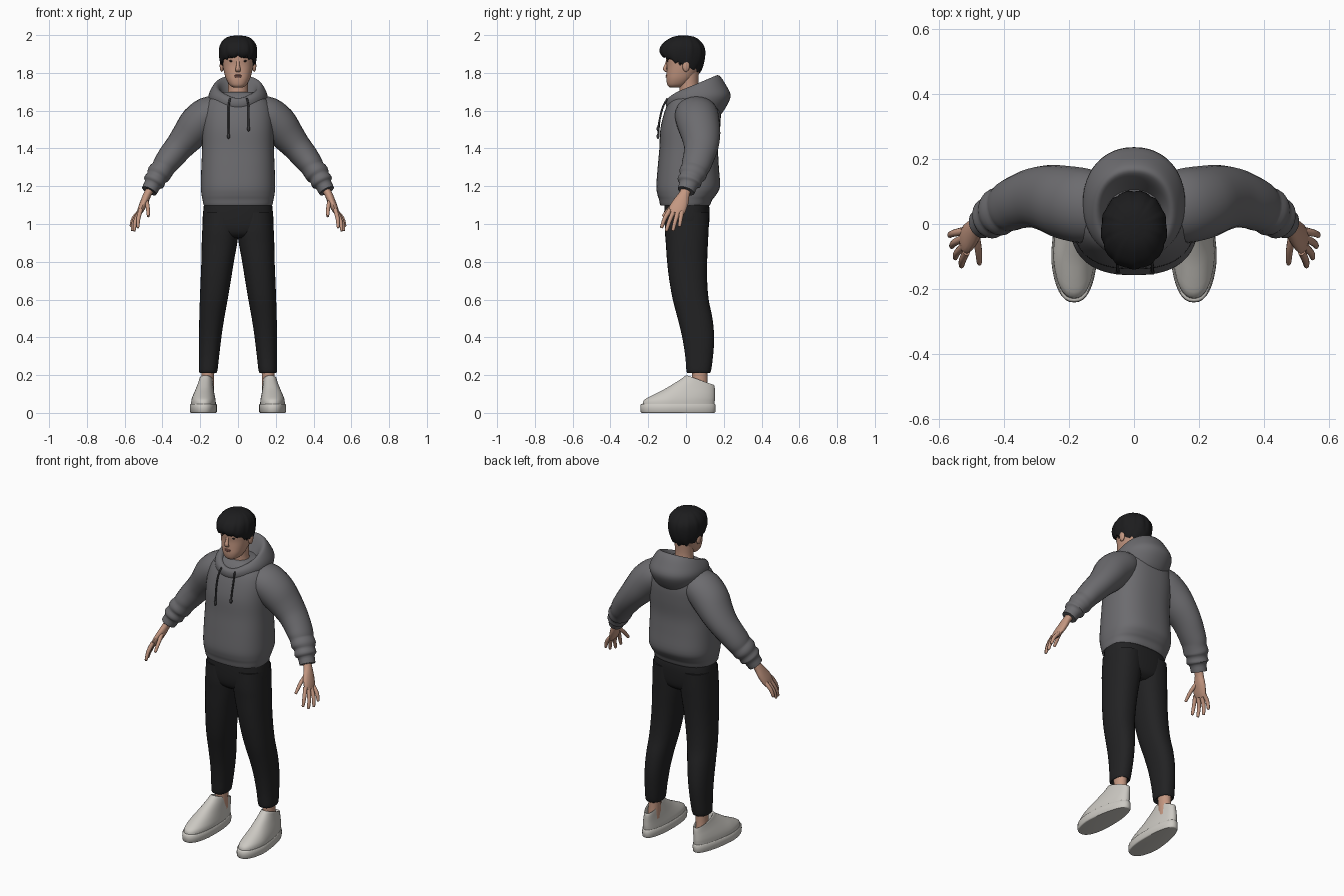
import bpy, bmesh, math
from mathutils import Vector

def mat(name, c):
    m = bpy.data.materials.new(name)
    m.diffuse_color = (*c, 1)
    return m

SKIN = mat("skin", (0.55, 0.31, 0.22))
LIP = mat("lips", (0.36, 0.15, 0.12))
HAIR = mat("black hair", (0.012, 0.012, 0.013))
HOODIE = mat("grey fleece", (0.15, 0.148, 0.158))
CORD = mat("dark cord", (0.04, 0.04, 0.043))
TROUSER = mat("black cloth", (0.016, 0.016, 0.017))
SHOE = mat("off white leather", (0.60, 0.58, 0.54))
EYE = mat("dark eye", (0.03, 0.02, 0.017))

def smooth_rows(rows, sub):
    """Catmull-Rom interpolation between control rows."""
    out = []
    for i in range(len(rows) - 1):
        a, b, c, d = (rows[max(0, min(len(rows) - 1, i + k))] for k in (-1, 0, 1, 2))
        for s in range(sub):
            t = s / sub
            out.append([0.5 * (2 * q + (r - p) * t + (2 * p - 5 * q + 4 * r - w) * t * t
                               + (3 * q - p - 3 * r + w) * t ** 3)
                        for p, q, r, w in zip(a, b, c, d)])
    return out + [list(rows[-1])]

def loft(name, rings, material, mirror=False, sharp=50):
    bm = bmesh.new()
    vs = [[bm.verts.new(p) for p in ring] for ring in rings]
    n = len(vs[0])
    for a, b in zip(vs, vs[1:]):
        for i in range(n):
            j = (i + 1) % n
            bm.faces.new((a[i], a[j], b[j], b[i]))
    bm.faces.new(vs[0][::-1])
    bm.faces.new(vs[-1])
    bmesh.ops.recalc_face_normals(bm, faces=bm.faces[:])
    me = bpy.data.meshes.new(name)
    bm.to_mesh(me)
    bm.free()
    me.materials.append(material)
    for p in me.polygons:
        p.use_smooth = True
    me.set_sharp_from_angle(angle=math.radians(sharp))
    ob = bpy.data.objects.new(name, me)
    bpy.context.collection.objects.link(ob)
    if mirror:
        ob.modifiers.new("mirror", 'MIRROR').use_mirror_merge = False
    return ob

def power(v, e):
    return math.copysign(abs(v) ** (2 / e), v)

def stack(name, rows, material, e=2.3, n=36, sub=4, mirror=False, warp=None, sharp=50):
    """Rows: z front, z back, y front, y back, x low, x high."""
    rings = []
    for zf, zb, yf, yb, x0, x1 in smooth_rows(rows, sub):
        ring = []
        for i in range(n):
            a = math.tau * i / n
            u, v = power(math.cos(a), e), power(math.sin(a), e)
            p = Vector(((x0 + x1) / 2 + u * (x1 - x0) / 2,
                        (yf + yb) / 2 + v * (yb - yf) / 2,
                        zf + (zb - zf) * (v + 1) / 2))
            ring.append(warp(p, a) if warp else p)
        rings.append(ring)
    return loft(name, rings, material, mirror, sharp)

def level(rows):
    """Rows: z, y front, y back, half width."""
    return [(z, z, f, b, -w, w) for z, f, b, w in rows]

def tube(name, rows, material, n=12, sub=3, mirror=False, sharp=50):
    """Rows: x, y, z, radius along y, radius across."""
    pts = smooth_rows(rows, sub)
    rings = []
    for i, r in enumerate(pts):
        c = Vector(r[:3])
        d = (Vector(pts[min(i + 1, len(pts) - 1)][:3]) - Vector(pts[max(i - 1, 0)][:3])).normalized()
        side = (Vector((0, 1, 0)) - d * d.y).normalized()
        up = d.cross(side)
        rings.append([c + side * (r[3] * math.cos(math.tau * k / n))
                      + up * (r[4] * math.sin(math.tau * k / n)) for k in range(n)])
    return loft(name, rings, material, mirror, sharp)

def blob(name, c, r, material, mirror=False):
    rows = [(c[2] + r[2] * math.sin(t), c[1], r[1] * math.cos(t), r[0] * math.cos(t))
            for t in [math.radians(-88 + 22 * k) for k in range(9)]]
    return stack(name, [(z, z, y - h, y + h, c[0] - w, c[0] + w) for z, y, h, w in rows],
                 material, 2, 14, 1, mirror)

# Head and neck
stack("head", level([(1.722, -0.085, -0.03, 0.022), (1.735, -0.098, 0.0, 0.044), (1.765, -0.104, 0.035, 0.062),
                     (1.80, -0.103, 0.06, 0.073), (1.84, -0.102, 0.08, 0.081), (1.88, -0.106, 0.085, 0.084),
                     (1.93, -0.10, 0.08, 0.08), (1.97, -0.06, 0.05, 0.05)]), SKIN)
stack("neck", level([(1.60, -0.05, 0.09, 0.075), (1.68, -0.035, 0.075, 0.056),
                     (1.74, -0.035, 0.065, 0.052), (1.82, -0.04, 0.07, 0.06)]), SKIN, 2)
blob("ear", (0.086, 0.0, 1.838), (0.011, 0.02, 0.033), SKIN, True)

# Face details
tube("nose", [(0, -0.098, 1.868, 0.006, 0.008), (0, -0.106, 1.84, 0.008, 0.009),
              (0, -0.112, 1.82, 0.010, 0.014), (0, -0.101, 1.808, 0.006, 0.012)], SKIN)
blob("eye", (0.034, -0.097, 1.863), (0.013, 0.004, 0.005), EYE, True)
blob("eyebrow", (0.036, -0.099, 1.882), (0.018, 0.005, 0.004), HAIR, True)
blob("upper_lip", (0, -0.103, 1.787), (0.022, 0.005, 0.004), LIP)
blob("lower_lip", (0, -0.102, 1.779), (0.018, 0.006, 0.005), LIP)

# Hair cap with a ragged fringe and combed locks
def locks(p, a):
    low = max(0.0, min(1.0, (1.95 - p.z) / 0.09))
    wave = math.sin(13 * a + 5 * p.z) + 0.6 * math.sin(23 * a)
    p.z += 0.006 * wave * low
    c = Vector((0, -0.02, p.z))
    return c + (p - c) * (1 + 0.014 * wave)

stack("hair", [(1.905, 1.83, -0.095, 0.07, -0.075, 0.075), (1.885, 1.805, -0.118, 0.072, -0.089, 0.089),
               (1.90, 1.84, -0.135, 0.092, -0.098, 0.098), (1.925, 1.89, -0.137, 0.102, -0.101, 0.101),
               (1.955, 1.935, -0.122, 0.098, -0.096, 0.096), (1.98, 1.97, -0.09, 0.075, -0.077, 0.077),
               (1.993, 1.99, -0.06, 0.045, -0.05, 0.05), (1.998, 1.997, -0.03, 0.01, -0.015, 0.015)],
      HAIR, 2.1, 72, 4, warp=locks, sharp=70)
tube("sideburn", [(0.083, -0.035, 1.90, 0.02, 0.006), (0.084, -0.032, 1.865, 0.012, 0.005),
                  (0.081, -0.03, 1.84, 0.004, 0.003)], HAIR, mirror=True)

# Sweatshirt body
stack("sweatshirt_body", level([(1.115, -0.12, 0.11, 0.165), (1.098, -0.135, 0.125, 0.18), (1.13, -0.143, 0.14, 0.188),
                                (1.155, -0.151, 0.16, 0.193), (1.2, -0.157, 0.18, 0.197), (1.3, -0.15, 0.174, 0.194),
                                (1.4, -0.141, 0.17, 0.19), (1.5, -0.136, 0.18, 0.19), (1.58, -0.118, 0.184, 0.187),
                                (1.64, -0.095, 0.175, 0.17), (1.68, -0.07, 0.15, 0.13), (1.70, -0.045, 0.12, 0.085)]),
      HOODIE, 2.5, 48)

# Sleeves with bunched fabric above the cuff
tube("sleeve", [(0.09, 0.05, 1.605, 0.10, 0.075), (0.15, 0.055, 1.58, 0.115, 0.098), (0.21, 0.066, 1.53, 0.113, 0.102),
                (0.26, 0.078, 1.47, 0.104, 0.09), (0.31, 0.08, 1.41, 0.092, 0.077), (0.355, 0.068, 1.355, 0.083, 0.071),
                (0.385, 0.055, 1.315, 0.079, 0.065), (0.40, 0.046, 1.29, 0.073, 0.061),
                (0.42, 0.035, 1.265, 0.074, 0.064), (0.432, 0.027, 1.245, 0.062, 0.055),
                (0.445, 0.017, 1.222, 0.065, 0.058), (0.453, 0.012, 1.207, 0.050, 0.045),
                (0.470, 0.0, 1.175, 0.046, 0.042), (0.467, 0.002, 1.181, 0.034, 0.03)], HOODIE, 24, 3, True)

# Hood lying open behind the neck
def notch(p, a):
    front = max(0.0, -math.sin(a)) ** 6
    p.z -= 0.018 * front
    return p

stack("hood", [(1.60, 1.56, -0.085, 0.165, -0.13, 0.13), (1.64, 1.60, -0.105, 0.20, -0.148, 0.148),
               (1.665, 1.675, -0.107, 0.236, -0.157, 0.157), (1.68, 1.735, -0.10, 0.212, -0.146, 0.146),
               (1.685, 1.785, -0.088, 0.176, -0.123, 0.123), (1.68, 1.775, -0.072, 0.148, -0.103, 0.103),
               (1.66, 1.71, -0.06, 0.11, -0.083, 0.083), (1.63, 1.65, -0.05, 0.08, -0.065, 0.065)],
      HOODIE, 2.15, 48, 4, warp=notch)

# Drawstrings with end tips
for label, x, end in (("right", -0.05, 1.465), ("left", 0.056, 1.505)):
    tube(label + "_drawstring", [(x * 0.85, -0.098, 1.665, 0.005, 0.005), (x, -0.122, 1.62, 0.005, 0.005),
                                 (x, -0.14, 1.55, 0.005, 0.005), (x, -0.147, end, 0.005, 0.005)], CORD, 8)
    blob(label + "_drawstring_tip", (x, -0.148, end), (0.008, 0.008, 0.015), CORD)

# Hands
tube("palm", [(0.455, 0.008, 1.20, 0.027, 0.022), (0.478, -0.008, 1.16, 0.028, 0.021),
              (0.495, -0.025, 1.12, 0.040, 0.021), (0.513, -0.045, 1.08, 0.045, 0.018),
              (0.524, -0.054, 1.055, 0.040, 0.013)], SKIN, 16, 3, True)
fingers = {"index": ((0.515, -0.085, 1.075), (0.527, -0.112, 1.03), (0.530, -0.128, 0.985)),
           "middle": ((0.522, -0.066, 1.065), (0.543, -0.088, 1.015), (0.549, -0.103, 0.968)),
           "ring": ((0.525, -0.044, 1.06), (0.551, -0.057, 1.015), (0.560, -0.068, 0.97)),
           "little": ((0.523, -0.022, 1.065), (0.553, -0.028, 1.03), (0.566, -0.034, 0.992)),
           "thumb": ((0.487, -0.03, 1.13), (0.478, -0.078, 1.09), (0.475, -0.118, 1.045))}
for label, (a, b, c) in fingers.items():
    tip = Vector(c) + (Vector(c) - Vector(b)).normalized() * 0.007
    tube(label + "_finger", [(*a, 0.013, 0.012), (*b, 0.011, 0.011), (*c, 0.009, 0.008), (*tip, 0.003, 0.003)],
         SKIN, 10, 3, True)

# Trousers
stack("trouser_seat", level([(1.13, -0.11, 0.11, 0.175), (1.08, -0.115, 0.125, 0.183), (1.0, -0.113, 0.122, 0.185),
                             (0.95, -0.10, 0.11, 0.15), (0.925, -0.07, 0.08, 0.08)]), TROUSER, 2.5)
legs = [(1.06, -0.11, 0.122, -0.005, 0.184), (0.97, -0.112, 0.12, -0.004, 0.189), (0.9, -0.107, 0.116, 0.004, 0.192),
        (0.8, -0.10, 0.112, 0.022, 0.194), (0.7, -0.088, 0.112, 0.038, 0.198), (0.6, -0.07, 0.12, 0.055, 0.202),
        (0.5, -0.044, 0.14, 0.073, 0.205), (0.4, -0.02, 0.149, 0.088, 0.206), (0.3, -0.004, 0.143, 0.10, 0.206),
        (0.215, 0.004, 0.13, 0.111, 0.205), (0.222, 0.02, 0.115, 0.125, 0.19)]
stack("trouser_leg", [(z, z, f, b, i, o) for z, f, b, i, o in legs], TROUSER, 2.3, 32, 4, True)

# Ankles
tube("ankle", [(0.16, 0.072, 0.26, 0.043, 0.036), (0.16, 0.073, 0.17, 0.041, 0.033),
               (0.163, 0.075, 0.09, 0.045, 0.034)], SKIN, 16, 3, True)

# Shoes: the heel is narrower and set slightly inward
def last(p, a):
    t = max(0.0, min(1.0, (p.y + 0.10) / 0.25))
    p.x = 0.184 - 0.014 * t + (p.x - 0.184) * (1 - 0.22 * t)
    return p

stack("shoe_sole", [(0, 0, -0.232, 0.148, 0.118, 0.250), (0.006, 0.006, -0.240, 0.155, 0.112, 0.256),
                    (0.044, 0.044, -0.240, 0.155, 0.112, 0.256), (0.048, 0.048, -0.230, 0.147, 0.120, 0.248)],
      SHOE, 2.35, 40, 2, True, last)
stack("shoe_upper", [(0.04, 0.04, -0.230, 0.150, 0.117, 0.251), (0.068, 0.06, -0.222, 0.152, 0.118, 0.250),
                     (0.095, 0.075, -0.175, 0.153, 0.122, 0.246), (0.125, 0.095, -0.115, 0.153, 0.127, 0.238),
                     (0.155, 0.115, -0.065, 0.153, 0.131, 0.229), (0.180, 0.135, -0.025, 0.152, 0.134, 0.222),
                     (0.198, 0.148, 0.0, 0.148, 0.137, 0.218), (0.190, 0.143, 0.012, 0.138, 0.143, 0.212),
                     (0.14, 0.12, 0.02, 0.13, 0.146, 0.208)], SHOE, 2.3, 40, 3, True, last)
